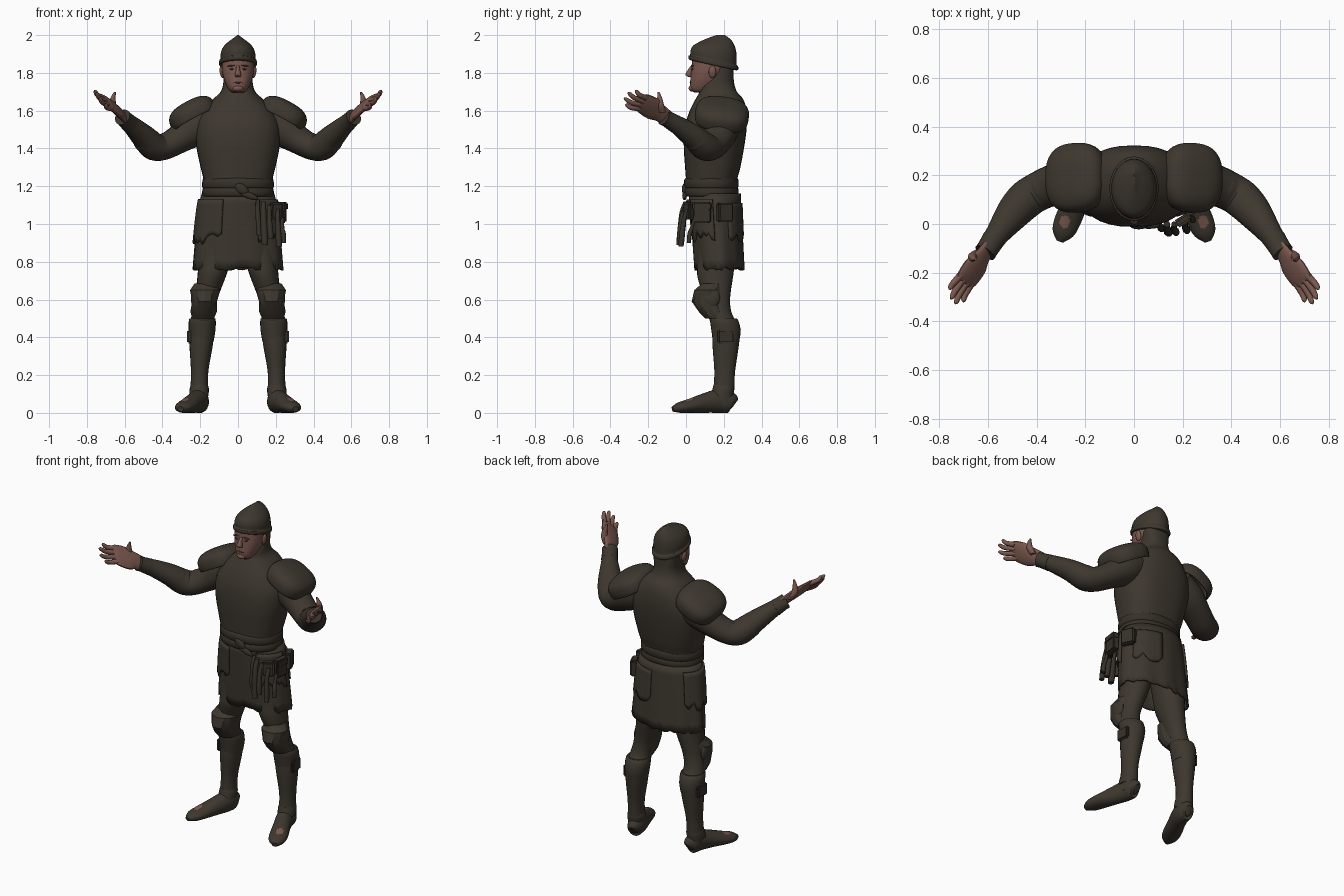
import bpy, bmesh, math, random
from mathutils import Vector, Matrix

random.seed(4)
cube = bpy.data.objects.get("Cube")
if cube:
    bpy.data.objects.remove(cube)


def material(name, rgb):
    m = bpy.data.materials.new(name)
    m.use_nodes = True
    m.diffuse_color = (*rgb, 1)
    bsdf = m.node_tree.nodes["Principled BSDF"]
    bsdf.inputs["Base Color"].default_value = (*rgb, 1)
    bsdf.inputs["Roughness"].default_value = 0.8
    return m


CLOTH = material("dark olive brown", (0.047, 0.038, 0.028))
LEATHER = material("dark leather", (0.038, 0.03, 0.022))
SKIN = material("skin", (0.195, 0.098, 0.076))
SHADE = material("brow and lip brown", (0.09, 0.045, 0.036))
SIDES = (("left", 1), ("right", -1))


def finish(name, bm, mats, angle=40, solid=0):
    bmesh.ops.recalc_face_normals(bm, faces=bm.faces)
    mesh = bpy.data.meshes.new(name)
    bm.to_mesh(mesh)
    bm.free()
    ob = bpy.data.objects.new(name, mesh)
    bpy.context.collection.objects.link(ob)
    for m in mats:
        mesh.materials.append(m)
    if solid:
        mod = ob.modifiers.new("thickness", "SOLIDIFY")
        mod.thickness, mod.offset = solid, 0
    bpy.ops.object.select_all(action="DESELECT")
    ob.select_set(True)
    bpy.context.view_layer.objects.active = ob
    bpy.ops.object.shade_smooth_by_angle(angle=math.radians(angle))
    return ob


def smooth_path(pts, steps):
    """Catmull-Rom interpolation of equal-length tuples."""
    out = []
    for i in range(len(pts) - 1):
        a, b, c, d = pts[max(i - 1, 0)], pts[i], pts[i + 1], pts[min(i + 2, len(pts) - 1)]
        for k in range(steps):
            t = k / steps
            out.append([q + t * (r - p) / 2 + t * t * (p - 2.5 * q + 2 * r - s / 2)
                        + t ** 3 * (1.5 * (q - r) + (s - p) / 2) for p, q, r, s in zip(a, b, c, d)])
    return out + [list(pts[-1])]


def loft(name, rings, mat, flat=True, n=20, steps=4, s=1, power=2, move=None, paint=None, angle=40):
    """Skin over rings (x, y, z, rx, ry); flat rings lie level, others follow the path."""
    bm = bmesh.new()
    path = smooth_path(rings, steps)
    loops = []
    for i, (x, y, z, rx, ry) in enumerate(path):
        u, v = Vector((1, 0, 0)), Vector((0, 1, 0))
        if not flat:
            t = Vector(path[min(i + 1, len(path) - 1)][:3]) - Vector(path[max(i - 1, 0)][:3])
            u = t.cross((0, 0, 1)).normalized()
            v = u.cross(t).normalized()
        loop = []
        for k in range(n):
            a = math.tau * k / n
            ca, sa = math.cos(a), math.sin(a)
            ca, sa = (math.copysign(abs(w) ** (2 / power), w) for w in (ca, sa))
            p = Vector((x, y, z)) + u * rx * ca + v * ry * sa
            if move:
                p = move(p)
            loop.append(bm.verts.new((p.x * s, p.y, max(p.z, 0))))
        loops.append(loop)
    for a, b in zip(loops, loops[1:]):
        for k in range(n):
            bm.faces.new((a[k], a[k - 1], b[k - 1], b[k]))
    bm.faces.new(loops[0])
    bm.faces.new(loops[-1])
    bmesh.ops.recalc_face_normals(bm, faces=bm.faces)
    mats = [mat]
    if paint:
        mats.append(paint[0])
        for f in bm.faces:
            f.material_index = int(paint[1](f))
    return finish(name, bm, mats, angle)


def body(name, rows, mat, **kw):
    """Level loft from rows (z, half width, front y, back y)."""
    return loft(name, [(0, (f + b) / 2, z, w, (b - f) / 2) for z, w, f, b in rows], mat, **kw)


def ball(name, loc, size, mat, tilt=0):
    bm = bmesh.new()
    bmesh.ops.create_uvsphere(bm, u_segments=16, v_segments=10, radius=1)
    bm.transform(Matrix.Translation(loc) @ Matrix.Rotation(math.radians(tilt), 4, "Y")
                 @ Matrix.Diagonal((*size, 1)))
    return finish(name, bm, [mat])


def box(name, loc, size, mat, turn=0, bevel=0.008):
    bm = bmesh.new()
    bmesh.ops.create_cube(bm, size=1)
    bm.transform(Matrix.Translation(loc) @ Matrix.Rotation(math.radians(turn), 4, "Z")
                 @ Matrix.Diagonal((*size, 1)))
    bmesh.ops.bevel(bm, geom=bm.edges[:], offset=bevel, segments=2, affect="EDGES")
    return finish(name, bm, [mat])


def skirt_panel(name, start, end, top, hem, gap, mat, rag=0.02):
    """Ragged cloth hugging the hips between two angles; -90 is the front."""
    bm = bmesh.new()
    cols, rows = max(6, int((end - start) / 6)), 8
    grid = []
    for c in range(cols + 1):
        a = math.radians(start + (end - start) * c / cols)
        low = hem + random.uniform(-rag, rag)
        col = []
        for r in range(rows + 1):
            z = top + (low - top) * r / rows
            t = max(0, (1.15 - z) / 0.38)
            fold = gap + 0.004 * t * math.sin(9 * a)
            col.append(bm.verts.new(((0.187 + 0.045 * t ** 0.6 + fold) * math.cos(a),
                                     0.152 + 0.022 * t + (0.132 - 0.006 * t + fold) * math.sin(a), z)))
        grid.append(col)
    for p, q in zip(grid, grid[1:]):
        for r in range(rows):
            bm.faces.new((p[r], p[r + 1], q[r + 1], q[r]))
    bmesh.ops.remove_doubles(bm, verts=bm.verts, dist=0.0005)
    return finish(name, bm, [mat], solid=0.012)


# Torso, collar and belt
body("torso", [(1.16, .18, .0, .27), (1.23, .182, .0, .27), (1.3, .198, -.005, .288), (1.42, .222, -.012, .31),
               (1.52, .222, -.005, .322), (1.6, .185, .02, .32), (1.66, .132, .05, .303), (1.7, .092, .072, .27),
               (1.74, .079, .08, .256), (1.78, .077, .12, .252), (1.85, .08, .15, .25)], CLOTH, n=32, power=2.45)
for i, (lo, hi) in enumerate(((1.145, 1.195), (1.188, 1.243))):
    body(f"belt_{i}", [(lo, .182, .0, .27), (lo + .01, .19, -.01, .278),
                       (hi - .01, .188, -.01, .278), (hi, .18, .0, .27)], LEATHER, n=32, power=2.2, steps=2)
ball("belt_knot", (.02, -.008, 1.185), (.04, .014, .025), LEATHER, 35)
ball("belt_knot_tail", (.06, -.008, 1.15), (.05, .012, .017), LEATHER, 20)

# Skirt, torn overlays and hanging gear
skirt_panel("skirt", -180, 180, 1.16, .762, 0, CLOTH, .01)
skirt_panel("tasset_right", -222, -112, 1.13, .92, .012, CLOTH, .03)
skirt_panel("tasset_left", -62, -5, 1.13, .93, .012, CLOTH, .03)
skirt_panel("back_flap", 28, 80, 1.11, .93, .01, CLOTH, .025)
box("side_pouch", (.233, .085, 1.06), (.04, .09, .11), LEATHER, -8)
box("side_pouch_lid", (.236, .085, 1.095), (.046, .096, .045), LEATHER, -8)
box("rear_pouch", (.212, .205, 1.06), (.045, .085, .1), LEATHER, 25)
box("front_pouch", (.2, .015, 1.07), (.07, .035, .09), LEATHER, 32)
for i, (x, y, top, low, r) in enumerate(((.105, -.005, 1.13, .94, .015), (.135, -.02, 1.12, .89, .019),
                                         (.165, -.02, 1.1, .92, .016), (.21, -.012, 1.08, .88, .016),
                                         (.235, .03, 1.04, .9, .013))):
    loft(f"hanging_tool_{i}", [(x, y + .02, top, r * .7, r * .7), (x, y, top - .06, r * .8, r * .8),
                               (x + .005, y - .01, low + .05, r, r), (x + .008, y - .015, low, r * .9, r * .9)],
         LEATHER, n=10)

# Head and face
body("head", [(1.695, .03, .045, .12), (1.71, .047, .026, .15), (1.735, .062, .021, .18), (1.775, .077, .024, .2),
              (1.82, .086, .028, .23), (1.88, .087, .034, .24)], SKIN, n=28, power=2.2,
     paint=(SHADE, lambda f: f.calc_center_median().z < 1.706))
loft("nose", [(0, .034, 1.838, .009, .008), (0, .022, 1.815, .011, .013), (0, .015, 1.79, .017, .018),
              (0, .027, 1.778, .013, .012)], SKIN, n=12)
ball("mouth", (0, .024, 1.748), (.024, .005, .0035), SHADE)
ball("chin", (0, .03, 1.718), (.028, .016, .016), SKIN)
for side, s in SIDES:
    ball(side + "_ear", (s * .085, .14, 1.805), (.012, .02, .033), SKIN, s * 8)
    ball(side + "_eye", (s * .033, .034, 1.82), (.013, .006, .005), SHADE)
    ball(side + "_brow", (s * .036, .034, 1.838), (.022, .008, .004), SHADE, s * 8)


# Helmet with its rim dipping towards the back
def dip(p):
    return Vector((p.x, p.y, p.z - .22 * (p.y - .145) * max(0, min(1, (2 - p.z) / .14))))


body("helmet", [(1.84, .092, .025, .265), (1.845, .1, .014, .276), (1.862, .1, .014, .276), (1.87, .094, .022, .268),
                (1.9, .092, .024, .268), (1.935, .08, .04, .264), (1.965, .052, .08, .25), (1.985, .024, .12, .23),
                (2.0, .004, .16, .205)], CLOTH, n=32, move=dip)


# Arms, hands and shoulder plates
def roll_palm(p):
    return p + Vector((0, 0, .8 * (p.x - .645 + .68 * (p.y + .17))))


for side, s in SIDES:
    loft(side + "_arm", [(.16, .19, 1.55, .09, .1), (.24, .185, 1.5, .095, .095), (.32, .165, 1.445, .085, .075),
                         (.4, .13, 1.405, .08, .068), (.45, .095, 1.413, .079, .073), (.5, .04, 1.463, .07, .063),
                         (.56, -.04, 1.52, .05, .05), (.605, -.105, 1.56, .04, .038)], CLOTH, False, n=24, s=s)
    for i, (p, r) in enumerate((((.365, .148, 1.42), .081), ((.478, .066, 1.44), .077))):
        ball(f"{side}_sleeve_fold_{i}", (s * p[0], p[1], p[2]), (r, r * .95, r * .85), CLOTH)
    loft(side + "_cuff", [(.575, -.06, 1.532, .048, .048), (.6, -.1, 1.556, .045, .043),
                          (.612, -.118, 1.566, .046, .044)], CLOTH, False, s=s)
    loft(side + "_palm", [(.595, -.095, 1.555, .03, .027), (.625, -.135, 1.583, .034, .028),
                          (.652, -.175, 1.607, .047, .027), (.686, -.225, 1.635, .045, .021),
                          (.7, -.243, 1.645, .036, .012)], SKIN, False, n=16, s=s, move=roll_palm)
    tips = ((.76, -.268, 1.705), (.753, -.308, 1.694), (.735, -.328, 1.664), (.704, -.32, 1.63))
    for i, tip in enumerate(tips):
        base = Vector((.712 - .015 * i, -.21 - .011 * i, 1.668 - .019 * i))
        end = Vector(tip)
        mid = base.lerp(end, .55) + Vector((.006, -.004, -.006))
        loft(f"{side}_finger_{i}", [(*base, .015, .015), (*mid, .013, .013), (*base.lerp(end, .9), .01, .01),
                                    (*end, .004, .004)], SKIN, False, n=10, s=s)
    loft(side + "_thumb", [(.64, -.125, 1.59, .022, .022), (.663, -.135, 1.63, .02, .02),
                           (.661, -.14, 1.67, .013, .013), (.65, -.145, 1.7, .005, .005)], SKIN, n=10, s=s)

    # Boxy domed shoulder plate, open underneath and leaning back
    bm = bmesh.new()
    bmesh.ops.create_uvsphere(bm, u_segments=40, v_segments=28, radius=1)
    for v in bm.verts:
        v.co /= sum(abs(c) ** 2.7 for c in v.co) ** (1 / 2.7)
    bmesh.ops.bisect_plane(bm, geom=bm.verts[:] + bm.edges[:] + bm.faces[:], plane_co=(0, 0, -.42),
                           plane_no=(0, 0, -1), clear_outer=True)
    bm.transform(Matrix.Translation((s * .238, .19, 1.575)) @ Matrix.Rotation(math.radians(-8), 4, "X")
                 @ Matrix.Rotation(s * math.radians(28), 4, "Y") @ Matrix.Diagonal((.126, .138, .072, 1)))
    finish(side + "_shoulder_plate", bm, [CLOTH], solid=.01)


def bare_patch(f):
    c = f.calc_center_median()
    return f.normal.z > .8 and math.hypot(abs(c.x) - .283, (c.y - .008) * .8) < .021


# Legs, knee guards, boots
for side, s in SIDES:
    loft(side + "_leg", [(.1, .17, .96, .1, .11), (.125, .16, .8, .085, .1), (.14, .155, .72, .075, .094),
                         (.17, .165, .6, .06, .068), (.185, .18, .52, .06, .065), (.19, .212, .45, .066, .074),
                         (.195, .21, .36, .062, .07), (.203, .205, .22, .046, .055), (.205, .2, .12, .047, .055),
                         (.205, .195, .04, .045, .05)], CLOTH, n=24, s=s)
    loft(side + "_knee_guard", [(.185, .165, .5, .058, .064), (.182, .14, .535, .07, .072), (.177, .115, .59, .066, .085),
                                (.174, .12, .65, .08, .076), (.175, .14, .685, .055, .055)],
         CLOTH, n=12, steps=1, s=s, angle=25)
    ball(side + "_knee_wing", (s * .232, .135, .61), (.018, .045, .055), CLOTH)
    loft(side + "_boot_cuff", [(.187, .195, .5, .062, .066), (.189, .2, .495, .071, .074), (.19, .212, .44, .071, .078),
                               (.191, .212, .38, .062, .07)], CLOTH, n=24, steps=2, s=s)
    box(side + "_strap_flap", (s * .255, .21, .405), (.025, .085, .075), LEATHER, s * 5)
    loft(side + "_ankle_fold", [(.205, .2, .15, .045, .054), (.205, .198, .125, .051, .058),
                                (.207, .19, .09, .05, .06)], CLOTH, s=s)
    loft(side + "_foot", [(.193, .253, .045, .018, .03), (.197, .235, .055, .042, .055), (.208, .17, .062, .05, .062),
                          (.235, .1, .052, .05, .052), (.27, .02, .037, .054, .037), (.292, -.035, .028, .045, .028),
                          (.304, -.07, .02, .016, .014)], CLOTH, False, n=32, steps=10, s=s,
         paint=(SKIN, bare_patch))
